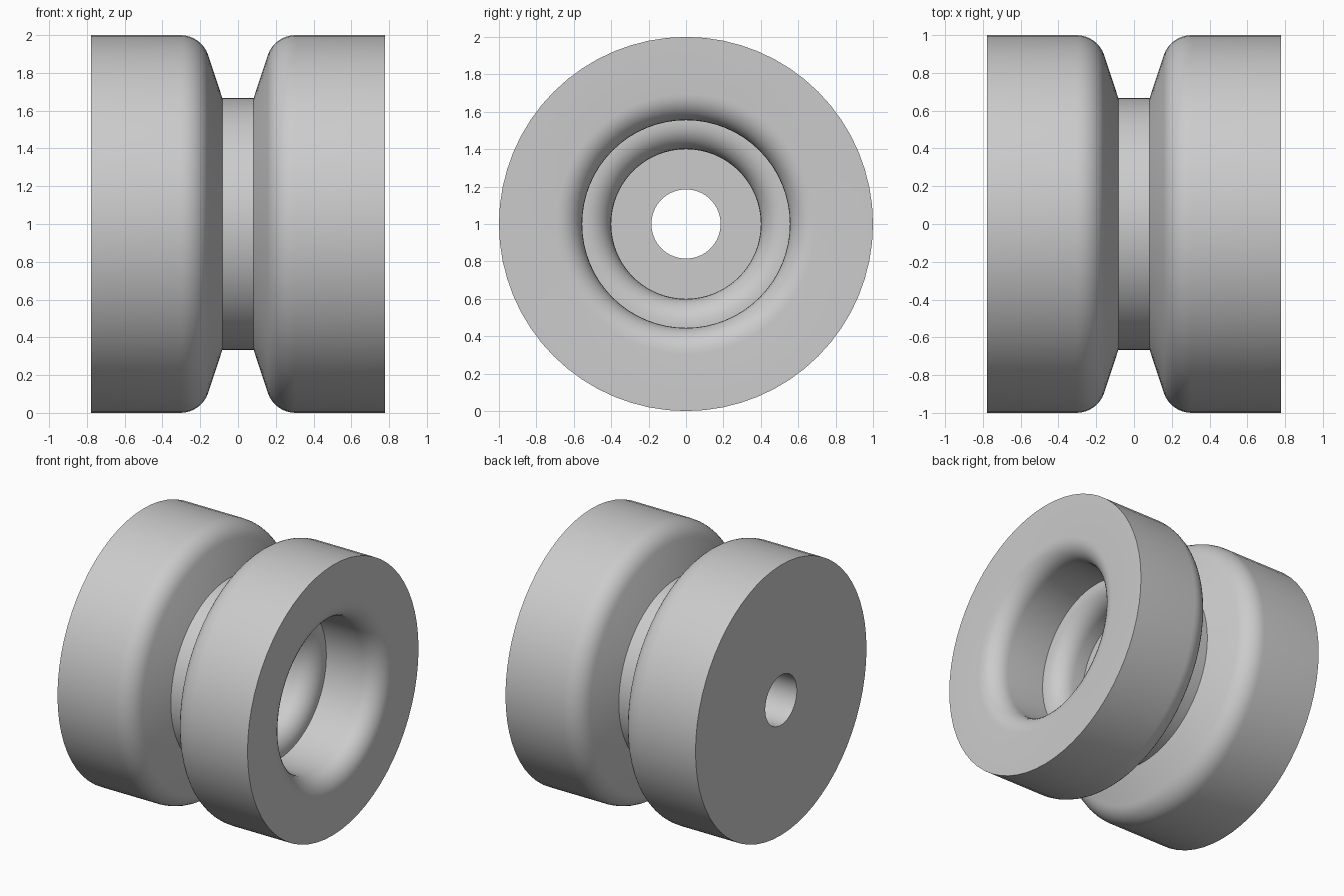
import bpy
import bmesh
import math
from mathutils import Vector

cube = bpy.data.objects.get("Cube")
if cube:
    bpy.data.objects.remove(cube, do_unlink=True)

SEGMENTS = 64
HALF = 0.778


def rounded(points, steps=8):
    """Closed outline of (x, radius, fillet) corners with tangent arcs."""
    result = []
    for i, (x, r, fillet) in enumerate(points):
        corner = Vector((x, r))
        if not fillet:
            result.append(corner)
            continue
        before = (Vector(points[i - 1][:2]) - corner).normalized()
        after = (Vector(points[(i + 1) % len(points)][:2]) - corner).normalized()
        half = before.angle(after) / 2
        centre = corner + (before + after).normalized() * fillet / math.sin(half)
        reach = fillet / math.tan(half)
        start = corner + before * reach - centre
        end = corner + after * reach - centre
        sweep = math.pi - 2 * half
        for k in range(steps + 1):
            t = k / steps
            arc = (start * math.sin((1 - t) * sweep) + end * math.sin(t * sweep)) / math.sin(sweep)
            result.append(centre + arc)
    return result


def lathe(name, outline, material):
    """Spin a closed outline around the x axis."""
    bm = bmesh.new()
    verts = [bm.verts.new((p.x, 0, p.y)) for p in outline]
    edges = [bm.edges.new((verts[i - 1], verts[i])) for i in range(len(verts))]
    bmesh.ops.spin(bm, geom=verts + edges, cent=(0, 0, 0), axis=(1, 0, 0),
                   angle=math.tau, steps=SEGMENTS)
    bmesh.ops.remove_doubles(bm, verts=bm.verts[:], dist=0.0001)
    bmesh.ops.recalc_face_normals(bm, faces=bm.faces[:])
    mesh = bpy.data.meshes.new(name)
    bm.to_mesh(mesh)
    bm.free()
    mesh.materials.append(material)
    obj = bpy.data.objects.new(name, mesh)
    bpy.context.collection.objects.link(obj)
    obj.location.z = 1
    bpy.ops.object.select_all(action='DESELECT')
    obj.select_set(True)
    bpy.context.view_layer.objects.active = obj
    bpy.ops.object.shade_smooth_by_angle(angle=math.radians(30))
    return obj


grey = bpy.data.materials.new("light grey")
grey.use_nodes = True
grey.diffuse_color = (0.6, 0.6, 0.6, 1)
grey.node_tree.nodes["Principled BSDF"].inputs["Base Color"].default_value = (0.6, 0.6, 0.6, 1)

# Outer wall: two drums with rounded shoulders meeting at a narrow waist
drum = [(HALF, 1, 0), (0.193, 1, 0.155), (0.083, 0.667, 0)]
outer = drum + [(-x, r, f) for x, r, f in reversed(drum)]

# Inner wall: axle hole, flat floor, rounded step, wide flared bore
inner = [(-HALF, 0.185, 0), (0.11, 0.185, 0), (0.11, 0.40, 0),
         (0.335, 0.40, 0.14), (0.335, 0.555, 0), (HALF, 0.555, 0.14)]

lathe("grooved_roller", rounded(outer + inner), grey)
